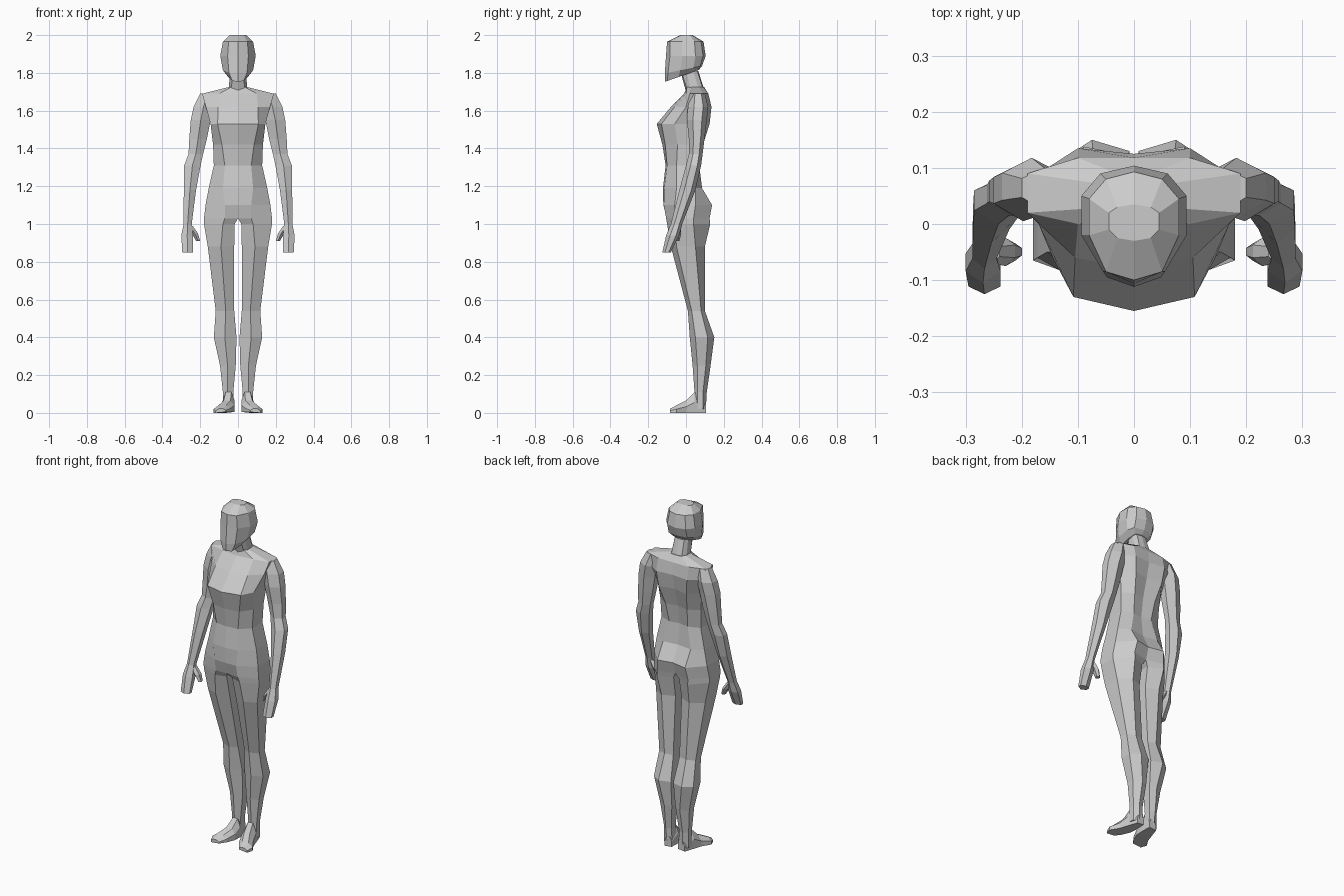
import bpy, bmesh

skin = bpy.data.materials.new("light_grey")
skin.diffuse_color = (0.6, 0.6, 0.6, 1)


def finish(name, rings, closed, cap_start, cap_end):
    """Skin a list of vertex rings on the +x side and mirror the result."""
    bm = bmesh.new()
    vr = [[bm.verts.new(p) for p in ring] for ring in rings]
    n = len(vr[0])
    for a, b in zip(vr, vr[1:]):
        for i in range(n if closed else n - 1):
            j = (i + 1) % n
            bm.faces.new((a[i], a[j], b[j], b[i]))
    if cap_start:
        bm.faces.new(vr[0][::-1])
    if cap_end:
        bm.faces.new(vr[-1])
    bmesh.ops.recalc_face_normals(bm, faces=bm.faces)
    # make an open half shell face outwards (+x on average)
    if not closed and sum(f.normal.x * f.calc_area() for f in bm.faces) < 0:
        bmesh.ops.reverse_faces(bm, faces=bm.faces)
    me = bpy.data.meshes.new(name)
    bm.to_mesh(me)
    bm.free()
    me.materials.append(skin)
    ob = bpy.data.objects.new(name, me)
    bpy.context.collection.objects.link(ob)
    m = ob.modifiers.new("mirror", 'MIRROR')
    m.use_clip = not closed
    m.use_mirror_merge = not closed
    return ob


def body(name, rows, closed=False, cap_start=False, cap_end=False):
    """Row: z, inner x, inner front y, front x, y, side x, y, y, back x, y, inner back y, [tilt]."""
    rings = []
    for z, ix, iy, fx, fy, sx, s1, s2, bx, by, ib, *tilt in rows:
        k = tilt[0] if tilt else 0
        pts = [(ix, iy), (fx, fy), (sx, s1), (sx, s2), (bx, by), (ix, ib)]
        rings.append([(x, y, z + k * (y + 0.1)) for x, y in pts])
    return finish(name, rings, closed, cap_start, cap_end)


def limb(name, rows):
    """Row: z, x range, y range; six-sided section."""
    rings = []
    for z, x0, x1, y0, y1 in rows:
        xm, a, b = (x0 + x1) / 2, y0 + (y1 - y0) * .3, y0 + (y1 - y0) * .75
        rings.append([(x, y, z) for x, y in
                      [(x0, a), (xm, y0), (x1, a), (x1, b), (xm, y1), (x0, b)]])
    return finish(name, rings, True, True, True)


# torso from hips to the base of the neck
body("torso", [
    (1.03, 0, -.10, .07, -.105, .18, -.065, .04, .10, .125, .10),
    (1.10, 0, -.12, .07, -.118, .172, -.06, .05, .09, .138, .12),
    (1.19, 0, -.122, .08, -.115, .155, -.05, .05, .09, .085, .075),
    (1.31, 0, -.108, .07, -.10, .128, -.05, .045, .06, .07, .06),
    (1.42, 0, -.125, .085, -.11, .132, -.045, .05, .07, .09, .075),
    (1.53, 0, -.155, .108, -.13, .145, -.06, .06, .09, .125, .105),
    (1.62, 0, -.08, .105, -.06, .17, .0, .09, .10, .135, .125),
    (1.69, 0, -.01, .10, .0, .19, .02, .09, .10, .118, .118),
    (1.725, 0, .005, .035, .005, .048, .03, .07, .035, .092, .096),
], cap_end=True)

# legs share the lowest torso section
body("legs", [
    (1.03, 0, -.10, .07, -.105, .18, -.065, .04, .10, .125, .10),
    (1.00, .018, -.08, .08, -.10, .18, -.06, .04, .10, .128, .09),
    (.88, .02, -.05, .09, -.08, .16, -.05, .05, .09, .10, .07),
    (.54, .02, .03, .065, .01, .118, .03, .08, .07, .10, .09),
    (.40, .008, .05, .07, .02, .128, .05, .115, .075, .15, .13),
    (.25, .012, .06, .055, .035, .095, .06, .105, .05, .13, .115),
    (.11, .025, .06, .055, .045, .08, .06, .09, .055, .11, .1),
    (.02, .02, .05, .05, .045, .08, .06, .09, .05, .105, .1),
], closed=True, cap_end=True)

# feet, lofted from heel to outward-pointing toes: y, x range, top z
foot = []
for y, x0, x1, h in [(.105, .02, .065, .06), (.045, .018, .085, .11),
                     (0, .02, .10, .065), (-.05, .04, .13, .04), (-.085, .065, .118, .022)]:
    w = x1 - x0
    foot.append([(x0, y, .005), (x1, y, 0), (x1, y, h * .5),
                 (x1 - w * .3, y, h), (x0 + w * .25, y, h), (x0, y, h * .6)])
finish("feet", foot, True, True, True)

# arms with hands, and thumbs
limb("arms", [
    (1.69, .12, .20, .025, .10), (1.62, .13, .235, .01, .118),
    (1.55, .145, .25, .005, .11), (1.45, .165, .258, .015, .098),
    (1.37, .185, .262, .015, .088), (1.31, .198, .285, .0, .08),
    (1.18, .222, .287, -.035, .05), (1.00, .245, .288, -.08, -.02),
    (.94, .238, .30, -.105, -.035), (.85, .238, .295, -.125, -.08),
])
limb("thumbs", [(.99, .24, .27, -.07, -.03), (.95, .212, .245, -.075, -.025),
                (.91, .20, .222, -.065, -.035)])

# neck and head
body("neck", [
    (1.70, 0, .0, .035, .01, .05, .03, .07, .035, .095, .10),
    (1.81, 0, -.03, .03, -.025, .042, .0, .04, .03, .06, .065),
])
body("head", [
    (1.757, 0, -.11, .03, -.10, .052, -.04, .02, .04, .06, .068, .35),
    (1.80, 0, -.112, .048, -.095, .08, -.03, .04, .06, .075, .085, .2),
    (1.89, 0, -.106, .055, -.085, .094, -.02, .05, .06, .09, .104),
    (1.965, 0, -.10, .05, -.085, .08, -.02, .045, .05, .08, .093),
    (2.00, 0, -.03, .03, -.025, .045, -.01, .02, .03, .03, .035),
], cap_start=True, cap_end=True)
